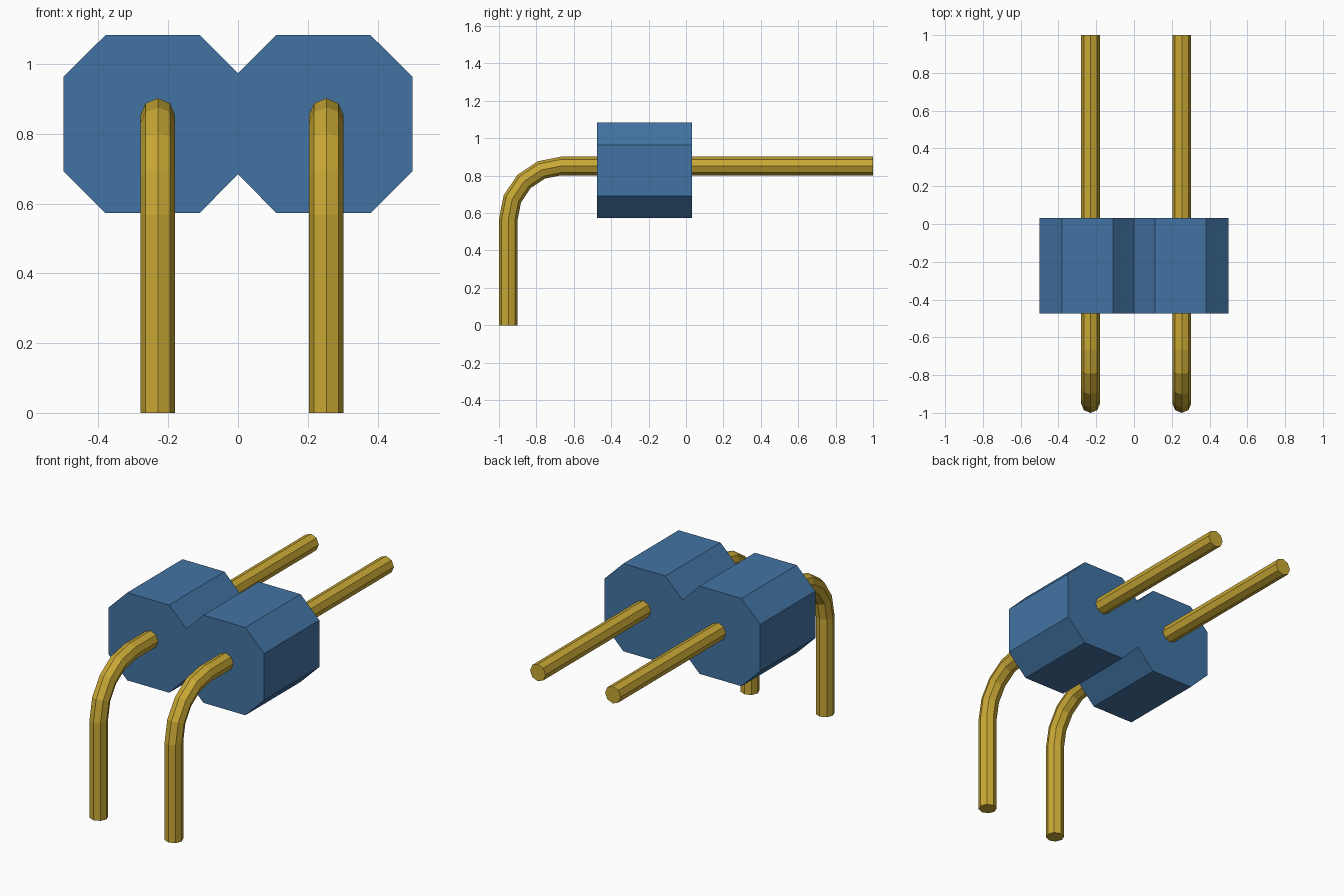
import bpy
import bmesh
from math import sin, cos, pi
from mathutils import Vector

cube = bpy.data.objects.get("Cube")
if cube:
    bpy.data.objects.remove(cube, do_unlink=True)


def make_material(name, color):
    mat = bpy.data.materials.new(name)
    mat.use_nodes = True
    mat.diffuse_color = color
    mat.node_tree.nodes["Principled BSDF"].inputs["Base Color"].default_value = color
    return mat


def finish(bm, name, mat):
    bmesh.ops.recalc_face_normals(bm, faces=bm.faces)
    mesh = bpy.data.meshes.new(name)
    bm.to_mesh(mesh)
    bm.free()
    mesh.materials.append(mat)
    obj = bpy.data.objects.new(name, mesh)
    bpy.context.collection.objects.link(obj)
    return obj


blue = make_material("blue plastic", (0.055, 0.175, 0.37, 1))
gold = make_material("gold metal", (0.58, 0.39, 0.035, 1))

# Housing: two joined octagons, profile mirrored and extruded front to back
FRONT, BACK = -0.475, 0.033
half = [(0.11, 0.573), (0.38, 0.573), (0.5, 0.692),
        (0.5, 0.964), (0.38, 1.083), (0.11, 1.083)]
profile = [(0, 0.684)] + half + [(0, 0.973)] + [(-x, z) for x, z in reversed(half)]
bm = bmesh.new()
face = bm.faces.new([bm.verts.new((x, FRONT, z)) for x, z in profile])
ext = bmesh.ops.extrude_face_region(bm, geom=[face])
moved = [v for v in ext["geom"] if isinstance(v, bmesh.types.BMVert)]
bmesh.ops.translate(bm, verts=moved, vec=(0, BACK - FRONT, 0))
finish(bm, "housing", blue)

# Pins: octagonal rods swept up, round a quarter bend, and out to the back
SIDES, RADIUS, BEND, STEPS = 8, 0.05, 0.285, 4
CENTRE = Vector((0, -0.665, 0.567))


def make_pin(name, x):
    # Each station is a centre point and the outward direction of the bend
    stations = [(Vector((x, CENTRE.y - BEND, 0)), Vector((0, -1, 0)))]
    for i in range(STEPS + 1):
        a = pi / 2 * i / STEPS
        out = Vector((0, -cos(a), sin(a)))
        stations.append((CENTRE + Vector((x, 0, 0)) + out * BEND, out))
    stations.append((Vector((x, 1, CENTRE.z + BEND)), Vector((0, 0, 1))))

    bm = bmesh.new()
    side = Vector((1, 0, 0))
    rings = []
    for point, out in stations:
        angles = [2 * pi * k / SIDES for k in range(SIDES)]
        rings.append([bm.verts.new(point + (out * cos(t) + side * sin(t)) * RADIUS)
                      for t in angles])
    for lower, upper in zip(rings, rings[1:]):
        for k in range(SIDES):
            n = (k + 1) % SIDES
            bm.faces.new((lower[k], lower[n], upper[n], upper[k]))
    bm.faces.new(rings[0])
    bm.faces.new(rings[-1])
    finish(bm, name, gold)


make_pin("right_pin", -0.23)
make_pin("left_pin", 0.253)
